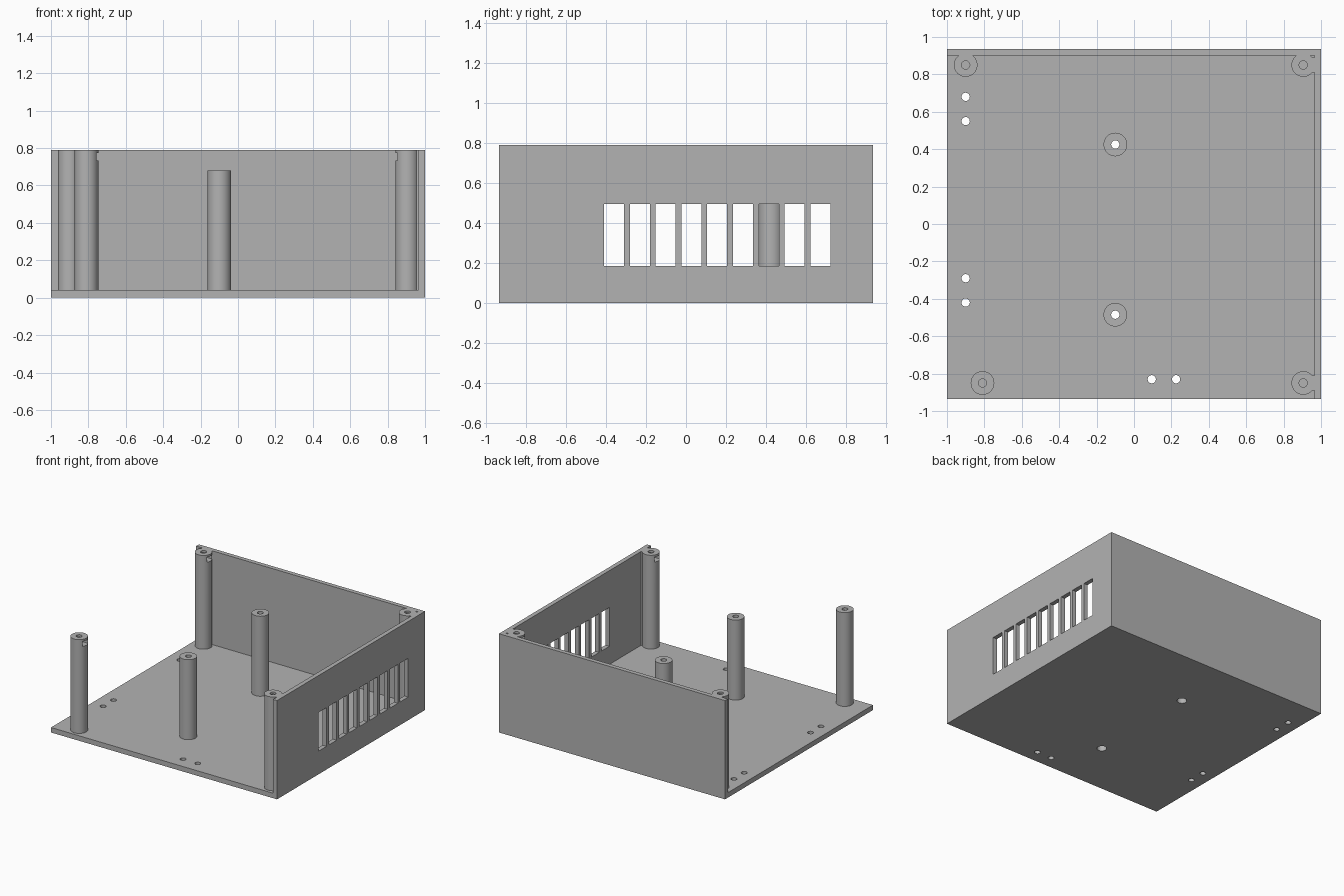
import bpy, bmesh
from mathutils import Matrix, Vector

if "Cube" in bpy.data.objects:
    bpy.data.objects.remove(bpy.data.objects["Cube"], do_unlink=True)

GREY = (0.45, 0.45, 0.45, 1)
mat = bpy.data.materials.new("plain_grey")
mat.use_nodes = True
mat.diffuse_color = GREY
mat.node_tree.nodes["Principled BSDF"].inputs["Base Color"].default_value = GREY

W, D, H = 1.0, 0.935, 0.79      # half width, half depth, wall height
T = 0.035                       # wall thickness
FLOOR = 0.04
POST_R, HOLE_R, HEAD_R = 0.063, 0.022, 0.036


def make(name, fill):
    """Create an object from a function that fills a bmesh."""
    bm = bmesh.new()
    fill(bm)
    mesh = bpy.data.meshes.new(name)
    bm.to_mesh(mesh)
    bm.free()
    obj = bpy.data.objects.new(name, mesh)
    bpy.context.collection.objects.link(obj)
    mesh.materials.append(mat)
    return obj


def box(bm, lo, hi):
    lo, hi = Vector(lo), Vector(hi)
    m = Matrix.Translation((lo + hi) / 2) @ Matrix.Diagonal((*(hi - lo), 1))
    bmesh.ops.create_cube(bm, size=1, matrix=m)


def tube(bm, x, y, z0, z1, r, n=48):
    bmesh.ops.create_cone(bm, cap_ends=True, segments=n, radius1=r, radius2=r,
                          depth=z1 - z0,
                          matrix=Matrix.Translation((x, y, (z0 + z1) / 2)))


def cut(obj, fill):
    """Subtract a temporary cutter from the object."""
    cutter = make("cutter", fill)
    cutter.hide_render = True
    mod = obj.modifiers.new("cut", "BOOLEAN")
    mod.operation = "DIFFERENCE"
    mod.solver = "EXACT"
    mod.object = cutter
    select(obj)
    bpy.ops.object.modifier_apply(modifier=mod.name)
    bpy.data.objects.remove(cutter, do_unlink=True)


def select(obj):
    bpy.ops.object.select_all(action="DESELECT")
    obj.select_set(True)
    bpy.context.view_layer.objects.active = obj


def smooth(obj):
    select(obj)
    bpy.ops.object.shade_smooth_by_angle(angle=0.6)


# Floor with screw holes
board_posts = [(-0.10, 0.425), (-0.10, -0.485)]
small_holes = [(-0.90, 0.68), (-0.90, 0.55), (-0.90, -0.29),
               (-0.90, -0.42), (0.095, -0.83), (0.225, -0.83)]
base = make("base_plate", lambda bm: box(bm, (-W, -D, 0), (W, D, FLOOR)))


def floor_holes(bm):
    for x, y in small_holes:
        tube(bm, x, y, -0.1, 0.1, HOLE_R, 32)
    for x, y in board_posts:
        tube(bm, x, y, -0.1, 0.1, HEAD_R, 32)


cut(base, floor_holes)
smooth(base)

# Back wall and vented side wall
make("back_wall", lambda bm: box(bm, (-W, D - T, FLOOR), (W, D, H)))
side = make("vented_side_wall", lambda bm: box(bm, (W - T, -D, FLOOR), (W, D - T, H)))


def vents(bm):
    for i in range(9):
        y = -0.41 + 0.129 * i
        box(bm, (0.9, y, 0.185), (1.1, y + 0.1, 0.495))


cut(side, vents)

# Corner posts with screw holes and nut slots opening inward
corners = {"back_left": (0.905, 0.85, -1), "front_left": (0.905, -0.85, -1),
           "back_right": (-0.90, 0.85, 1), "front_right": (-0.81, -0.85, 1)}
for label, (x, y, side_dir) in corners.items():
    post = make(label + "_corner_post",
                lambda bm: tube(bm, x, y, FLOOR, H, POST_R))
    cut(post, lambda bm: tube(bm, x, y, 0.45, 1, HOLE_R, 32))
    ends = sorted((x - side_dir * 0.036, x + side_dir * 0.1))
    cut(post, lambda bm: box(bm, (ends[0], y - 0.034, 0.733),
                             (ends[1], y + 0.034, 0.773)))
    smooth(post)
    # Web joining the post to the side wall
    if x > 0:
        make(label + "_post_web",
             lambda bm: box(bm, (x + 0.042, y - 0.04, FLOOR),
                            (W - T, y + 0.04, H)))

# Shorter board posts, open from below for the screw heads
for label, (x, y) in zip(("back", "front"), board_posts):
    post = make(label + "_board_post",
                lambda bm: tube(bm, x, y, FLOOR, 0.68, POST_R))
    cut(post, lambda bm: tube(bm, x, y, -0.1, 0.3, HEAD_R, 32))
    cut(post, lambda bm: tube(bm, x, y, 0.2, 1, HOLE_R, 32))
    smooth(post)
